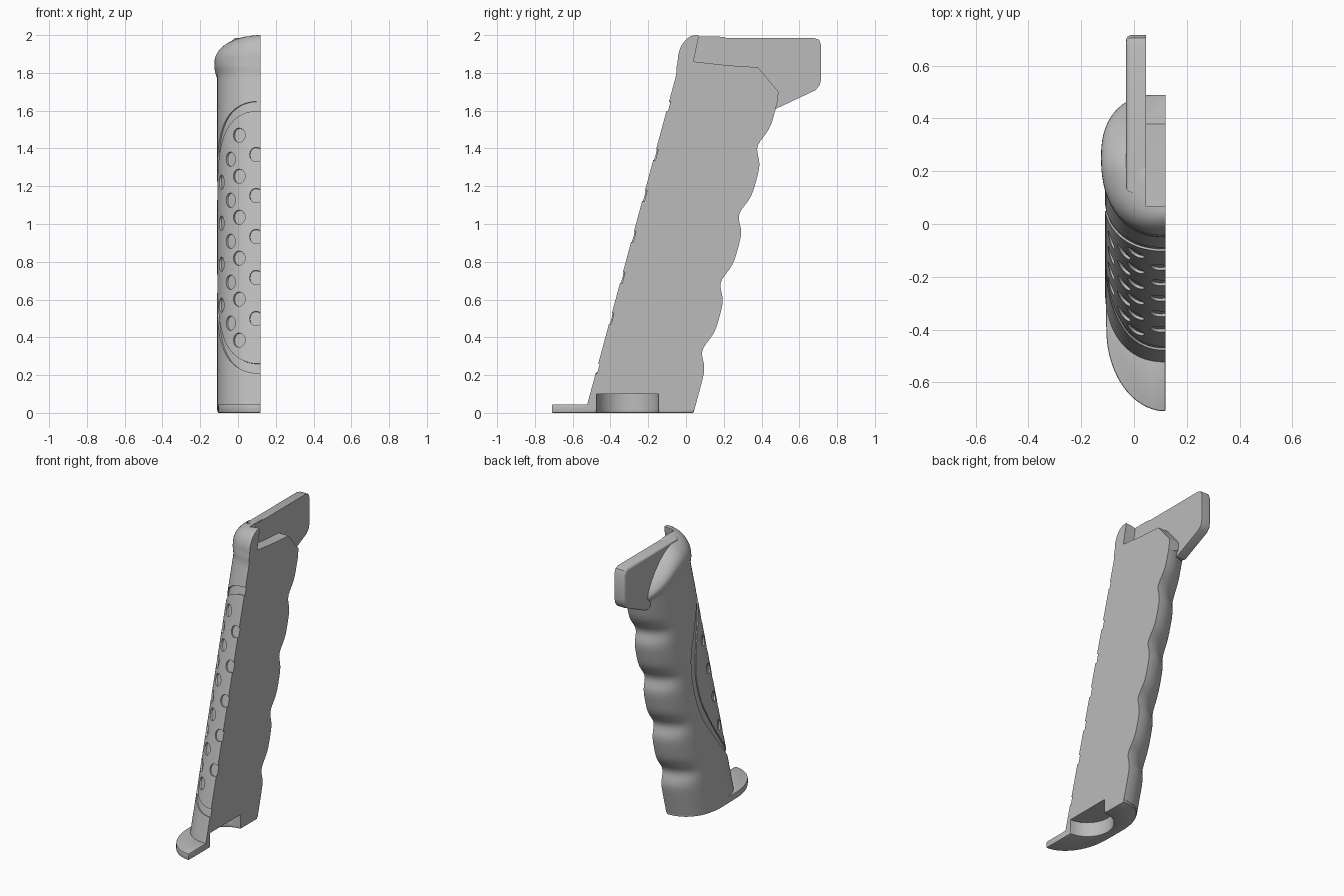
import bpy, bmesh
from math import sin, cos, radians, copysign, exp, asin, pi
from mathutils import Vector

if "Cube" in bpy.data.objects:
    bpy.data.objects.remove(bpy.data.objects["Cube"])

grey = bpy.data.materials.new("plain grey")
grey.use_nodes = True
grey.diffuse_color = (0.5, 0.5, 0.5, 1)
grey.node_tree.nodes["Principled BSDF"].inputs["Base Color"].default_value = (0.5, 0.5, 0.5, 1)

FLAT = 0.12      # x of the flat mating face
LEAN = 0.27      # backward lean of the grip
POWER = 0.87     # squareness of the oval section
RIM = 1.86       # height where the domed top starts


def spow(v):
    return copysign(abs(v) ** POWER, v)


def step(lo, hi, v):
    t = min(max((v - lo) / (hi - lo), 0), 1)
    return t * t * (3 - 2 * t)


def surface(a, z, dome=0.0):
    """Point on the grip: a runs from front (0) to back (pi)."""
    flare = 1 + 0.065 * step(1.78, 1.85, z)
    shrink = cos(dome)
    x = FLAT - 0.23 * flare * shrink * spow(sin(a))
    mid = -0.2475 + LEAN * z - 0.2 * (1 - shrink)
    y = mid - 0.2875 * (1 + (flare - 1) * 0.6) * shrink * spow(cos(a))
    # finger grooves on the back
    wave = sum(exp(-((z - 0.33 - 0.36 * i) / 0.07) ** 2) for i in range(4))
    y -= 0.042 * wave * step(radians(100), radians(150), a)
    # shoulder falling away to the back
    drop = 0.2 * (max(0, y - 0.2) / 0.35) ** 1.5 * step(1.5, RIM, z)
    return Vector((x, y - LEAN * drop, z + 0.14 * sin(dome) - drop))


def offset(a, z, d):
    e = 0.01
    n = (surface(a, z + e) - surface(a, z - e)).cross(surface(a + e, z) - surface(a - e, z))
    n.normalize()
    if n.x * -sin(a) + n.y * -cos(a) < 0:
        n = -n
    return surface(a, z) + n * d


def finish(bm, name):
    bmesh.ops.recalc_face_normals(bm, faces=bm.faces)
    mesh = bpy.data.meshes.new(name)
    bm.to_mesh(mesh)
    bm.free()
    ob = bpy.data.objects.new(name, mesh)
    bpy.context.collection.objects.link(ob)
    mesh.materials.append(grey)
    return ob


def skin(bm, rings, closed_loop=False):
    """Bridge matching closed rings of points; cap the ends unless looped."""
    vs = [[bm.verts.new(p) for p in r] for r in rings]
    n = len(vs[0])
    for i in range(len(vs) if closed_loop else len(vs) - 1):
        r, s = vs[i], vs[(i + 1) % len(vs)]
        for j in range(n):
            k = (j + 1) % n
            bm.faces.new((r[j], r[k], s[k], s[j]))
    if not closed_loop:
        bm.faces.new(vs[0])
        bm.faces.new(vs[-1])


def prism(name, pts, lo, hi, axis):
    place = (lambda p, h: (h, p[0], p[1])) if axis == "x" else (lambda p, h: (p[0], p[1], h))
    bm = bmesh.new()
    skin(bm, [[place(p, h) for p in pts] for h in (lo, hi)])
    return finish(bm, name)


def activate(ob):
    bpy.ops.object.select_all(action='DESELECT')
    ob.select_set(True)
    bpy.context.view_layer.objects.active = ob


def cut(ob, cutter):
    m = ob.modifiers.new("cut", 'BOOLEAN')
    m.operation = 'DIFFERENCE'
    m.solver = 'EXACT'
    m.object = cutter
    activate(ob)
    bpy.ops.object.modifier_apply(modifier=m.name)
    cutter.hide_render = True


def bevel(ob, width, segments):
    m = ob.modifiers.new("bevel", 'BEVEL')
    m.width, m.segments = width, segments
    m.limit_method = 'ANGLE'
    m.angle_limit = radians(50)
    activate(ob)
    bpy.ops.object.modifier_apply(modifier=m.name)


# Grip body: stacked oval half sections with a domed top
SIDES, LEVELS, DOME = 48, 96, 14
arc = [pi * i / SIDES for i in range(SIDES + 1)]
rings = [[surface(a, 0.015 + (RIM - 0.015) * i / LEVELS) for a in arc] for i in range(LEVELS + 1)]
rings += [[surface(a, RIM, radians(88) * i / DOME) for a in arc] for i in range(1, DOME + 1)]
bm = bmesh.new()
skin(bm, rings)
grip = finish(bm, "grip_body")

# Curved border groove around the textured panel
bm = bmesh.new()
rings = []
for i in range(81):
    f = radians(-95 + 190 * i / 80)
    corners = ((0.93, -0.008), (1, -0.008), (1, 0.02), (0.93, 0.02))
    rings.append([offset(radians(100) * k * cos(f), 0.93 + 0.72 * k * sin(f), d) for k, d in corners])
skin(bm, rings)
border_cutter = finish(bm, "border_cutter")

# Staggered round dimples
bm = bmesh.new()
for x, low, count in ((0.095, 0.5, 5), (0.005, 0.385, 6), (-0.04, 0.475, 5), (-0.088, 0.57, 4)):
    a0 = asin(((FLAT - x) / 0.23) ** (1 / POWER))
    for i in range(count):
        z0 = low + 0.217 * i
        across = (surface(a0 + 0.02, z0) - surface(a0 - 0.02, z0)).length / 0.04
        turn = [2 * pi * j / 20 for j in range(20)]
        skin(bm, [[offset(a0 + 0.036 * cos(t) / across, z0 + 0.038 * sin(t), d) for t in turn]
                  for d in (-0.011, 0.02)])
dimple_cutter = finish(bm, "dimple_cutter")

# Ledge that receives the other half, and the round fastener pocket
ledge = [(0.04, 1.86), (0.22, 1.84), (0.38, 1.83), (0.49, 1.7), (0.478, 1.6),
         (0.8, 1.6), (0.8, 2.2), (0.08, 2.2), (0.065, 1.98)]
ledge_cutter = prism("ledge_cutter", ledge, 0.045, 0.3, "x")
circle = [(FLAT + 0.165 * cos(2 * pi * i / 48), -0.31 + 0.165 * sin(2 * pi * i / 48)) for i in range(48)]
pocket_cutter = prism("pocket_cutter", circle, -0.1, 0.1, "z")

# Base plate with a forward lip
quarter = [pi / 2 * i / 20 for i in range(21)]
outline = [(FLAT - 0.225 * sin(t), -0.4 - 0.31 * cos(t)) for t in quarter]
outline += [(FLAT - 0.228 * spow(cos(t)), -0.25 + 0.292 * spow(sin(t))) for t in quarter]
base = prism("base_plate", outline, 0, 0.045, "z")

# Rear tang plate
profile = [(0.12, 1.985), (0.675, 1.985), (0.705, 1.975), (0.716, 1.945), (0.716, 1.77),
           (0.708, 1.735), (0.685, 1.708), (0.47, 1.607), (0.4, 1.62), (0.15, 1.8)]
tang = prism("rear_tang", profile, -0.03, 0.046, "x")
m = bmesh.new()
m.from_mesh(tang.data)
outer = [e for e in m.edges if all(v.co.x < 0 for v in e.verts)]
bmesh.ops.bevel(m, geom=outer, offset=0.02, segments=4, profile=0.5, affect='EDGES')
m.to_mesh(tang.data)
m.free()

for cutter in (border_cutter, dimple_cutter, ledge_cutter, pocket_cutter):
    cut(grip, cutter)
cut(base, pocket_cutter)
bevel(base, 0.006, 2)

for cutter in (border_cutter, dimple_cutter, ledge_cutter, pocket_cutter):
    bpy.data.objects.remove(cutter)
for ob in (grip, base, tang):
    activate(ob)
    bpy.ops.object.shade_smooth_by_angle(angle=radians(30))
